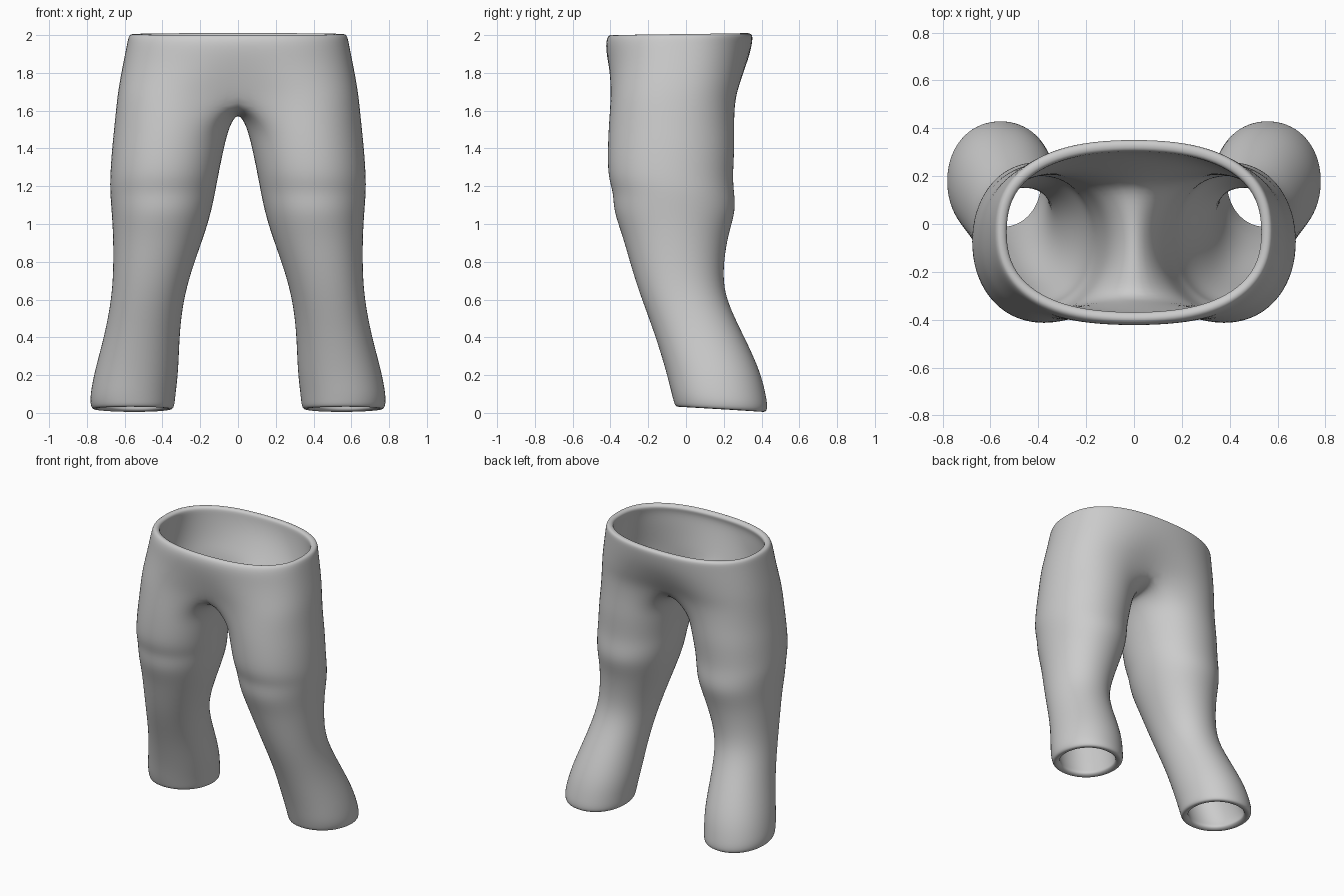
import bpy, bmesh
from math import sin, cos, radians, copysign

if "Cube" in bpy.data.objects:
    bpy.data.objects.remove(bpy.data.objects["Cube"])

OUTER = 14      # points from the front centre seam round the hip to the back
INNER = 4       # points along the inner thigh

# Hip rows: height, half width, front y, back y, blend toward the thigh shape
HIPS = [(2.012, .57, -.40, .35, 0), (1.97, .58, -.425, .35, 0),
        (1.87, .60, -.42, .335, .1), (1.75, .625, -.412, .30, .45),
        (1.66, .64, -.405, .265, .8)]
# Leg rows: height, inner x, outer x, front y, back y
LEGS = [(1.52, .045, .655, -.41, .255), (1.4, .075, .668, -.415, .258),
        (1.25, .105, .678, -.415, .248), (1.17, .12, .678, -.385, .255),
        (1.07, .14, .67, -.385, .265), (.95, .175, .662, -.34, .225),
        (.8, .23, .66, -.298, .2), (.67, .27, .665, -.258, .198),
        (.55, .295, .68, -.215, .235), (.4, .31, .71, -.16, .31),
        (.22, .315, .76, -.105, .395), (.1, .33, .782, -.08, .425),
        (.045, .335, .783, -.065, .433), (.012, .345, .77, -.055, .425)]


def oval(angle, x0, x1, y0, y1, power):
    """Point on a rounded-box oval filling the given bounds."""
    c, s = cos(radians(angle)), sin(radians(angle))
    e = 2 / power
    grow = 1.015
    return ((x0 + x1) / 2 + copysign(abs(c) ** e, c) * (x1 - x0) / 2 * grow,
            (y0 + y1) / 2 + copysign(abs(s) ** e, s) * (y1 - y0) / 2 * grow)


def hip_row(bm, z, width, front, back, blend):
    row = []
    for i in range(OUTER):
        hx, hy = oval(-90 + 180 * i / (OUTER - 1), -width, width, front, back, 2.4)
        lx, ly = oval(-130 + 20 * i, .03, width, front, back, 2.2)
        x, y = hx + (lx - hx) * blend, hy + (ly - hy) * blend
        if i in (0, OUTER - 1):
            x = 0
        row.append(bm.verts.new((x, y, z)))
    return row


def leg_row(bm, z, x0, x1, y0, y1):
    row = []
    for i in range(OUTER + INNER):
        x, y = oval(-130 + 20 * i, x0, x1, y0, y1, 2.1)
        tilt = -.055 * (y - .19) if z < .2 else 0
        row.append(bm.verts.new((x, y, z + tilt)))
    return row


def bridge(bm, upper, lower, closed):
    n = len(upper)
    for i in range(n if closed else n - 1):
        j = (i + 1) % n
        bm.faces.new((upper[i], lower[i], lower[j], upper[j]))


# Left half of the trousers
bm = bmesh.new()
hips = [hip_row(bm, *r) for r in HIPS]
for a, b in zip(hips, hips[1:]):
    bridge(bm, a, b, False)

# Crotch seam closes the last hip row into a leg opening
last = hips[-1]
y_back, y_front = last[-1].co.y, last[0].co.y
seam = []
for k in range(1, INNER + 1):
    t = k / (INNER + 1)
    dip = 1.595 if k in (2, 3) else 1.615
    seam.append(bm.verts.new((0, y_back + (y_front - y_back) * t, dip)))
legs = [last + seam] + [leg_row(bm, *r) for r in LEGS]
for a, b in zip(legs, legs[1:]):
    bridge(bm, a, b, True)
bmesh.ops.recalc_face_normals(bm, faces=bm.faces)
# Face the hip surface outward
bm.faces.ensure_lookup_table()
side = max(bm.faces, key=lambda f: f.calc_center_median().x)
if side.normal.x < 0:
    bmesh.ops.reverse_faces(bm, faces=bm.faces)
for f in bm.faces:
    f.smooth = True

mesh = bpy.data.meshes.new("trousers")
bm.to_mesh(mesh)
bm.free()
trousers = bpy.data.objects.new("trousers", mesh)
bpy.context.collection.objects.link(trousers)

# Mirror to both legs, give the cloth thickness, round it off
mirror = trousers.modifiers.new("Mirror", 'MIRROR')
mirror.use_clip = True
cloth = trousers.modifiers.new("Cloth", 'SOLIDIFY')
cloth.thickness = .05
cloth.offset = -1
soft = trousers.modifiers.new("Soft", 'SUBSURF')
soft.levels = soft.render_levels = 2

grey = bpy.data.materials.new("light grey cloth")
grey.use_nodes = True
colour = (.6, .6, .6, 1)
grey.diffuse_color = colour
grey.node_tree.nodes["Principled BSDF"].inputs["Base Color"].default_value = colour
mesh.materials.append(grey)
